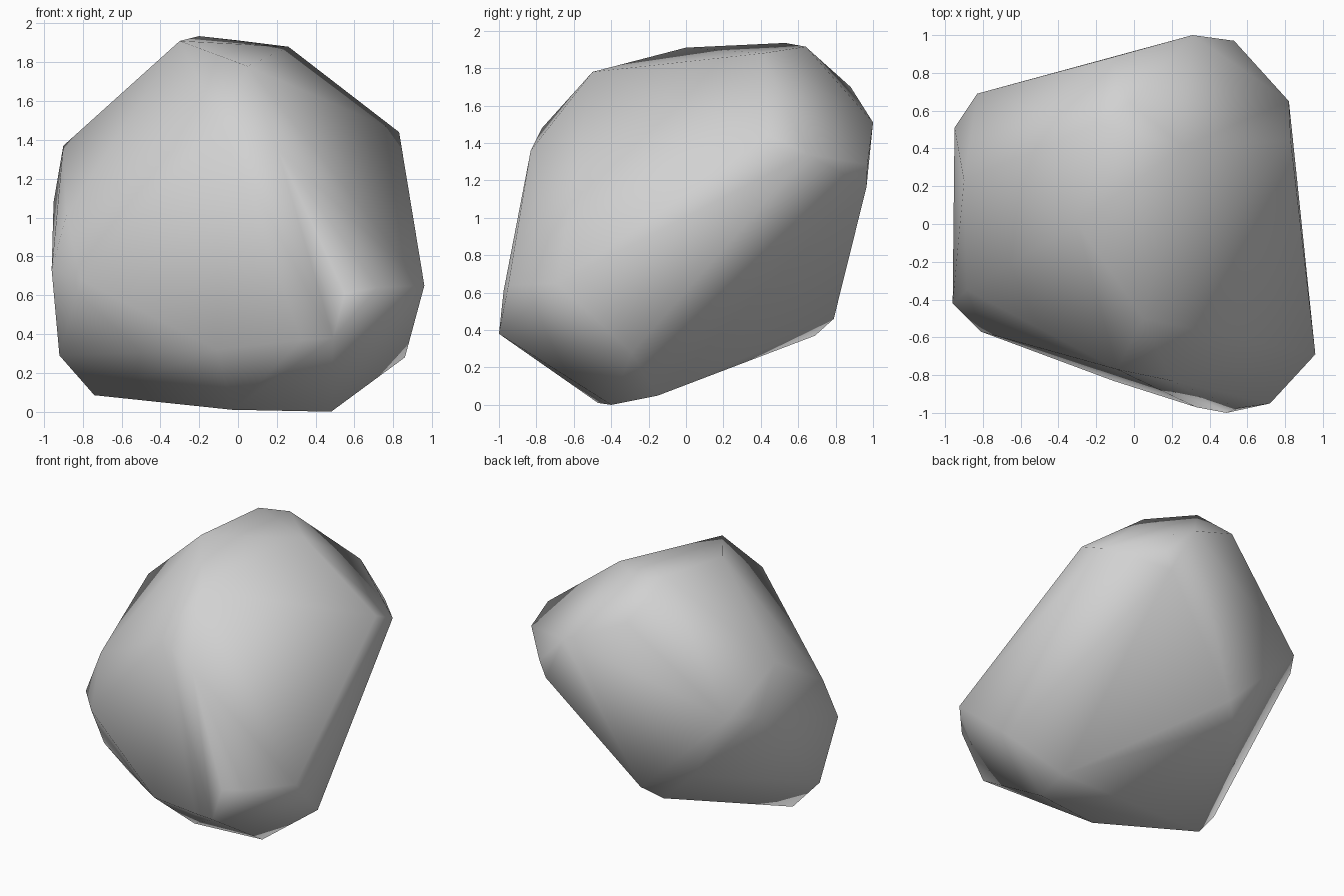
import bpy
import bmesh

# Remove only the default cube
default_cube = bpy.data.objects.get("Cube")
if default_cube is not None:
    bpy.data.objects.remove(default_cube, do_unlink=True)


def make_material(name, colour):
    material = bpy.data.materials.new(name)
    material.use_nodes = True
    material.diffuse_color = colour
    shader = next(node for node in material.node_tree.nodes
                  if node.type == 'BSDF_PRINCIPLED')
    shader.inputs["Base Color"].default_value = colour
    return material


def hull_object(name, corner_groups, material):
    """Wrap a taut convex skin around groups of corner points."""
    mesh = bpy.data.meshes.new(name)
    bm = bmesh.new()
    for group in corner_groups:
        for corner in group:
            bm.verts.new(corner)
    hull = bmesh.ops.convex_hull(bm, input=bm.verts[:], use_existing_faces=False)
    inside = [item for item in hull["geom_interior"]
              if isinstance(item, bmesh.types.BMVert)]
    bmesh.ops.delete(bm, geom=inside, context='VERTS')
    bmesh.ops.recalc_face_normals(bm, faces=bm.faces[:])
    for face in bm.faces:
        face.smooth = True
    bm.to_mesh(mesh)
    bm.free()
    mesh.materials.append(material)
    rock = bpy.data.objects.new(name, mesh)
    bpy.context.collection.objects.link(rock)
    return rock


# Chipped corners of the boulder, grouped by the side they sit on
crown = [
    (-.3, 0, 1.91), (-.2, .53, 1.935), (-.02, .64, 1.915), (.26, .41, 1.88),
    (.05, -.5, 1.78), (-.125, .88, 1.7),
]
front_side = [
    (.2, -.83, 1.36), (-.09, -.77, 1.48), (.49, -1, .38), (.33, -.97, .37),
    (.55, -.975, .61), (.72, -.95, .64), (.96, -.69, .65),
    (-.81, -.57, .68), (-.11, -.83, .32),
]
back_side = [
    (.31, 1, 1.51), (.53, .97, 1.285), (.48, .965, 1.165),
    (-.83, .69, 1.1), (-.3, .69, .37), (-.18, .79, .46), (-.52, .66, .585),
]
left_side = [
    (.83, .44, 1.44), (.82, .65, 1.34), (.86, -.29, .28),
]
right_side = [
    (-.9, .23, 1.37), (-.95, .51, 1.08), (-.885, -.35, 1.01),
    (-.96, -.42, .73), (-.92, -.26, .29),
]
base = [
    (.48, -.4, 0), (-.03, -.47, .01), (.5, -.15, .05), (-.74, -.2, .085),
]

# One smooth grey boulder
stone_grey = make_material("stone_grey", (.64, .64, .64, 1))
hull_object("boulder", [crown, front_side, back_side,
                        left_side, right_side, base], stone_grey)
